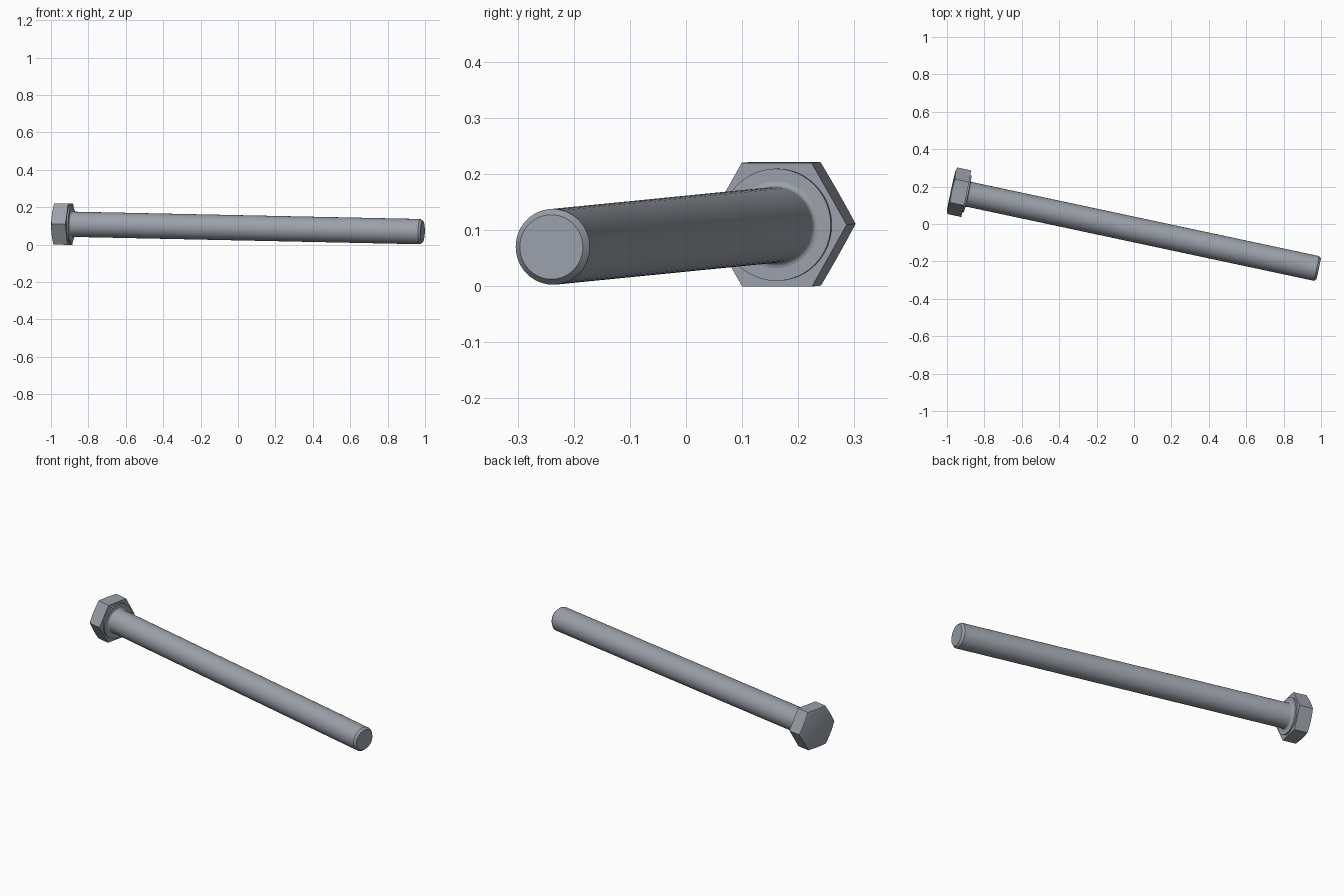
import bpy, bmesh, math
from mathutils import Matrix, Vector

cube = bpy.data.objects.get("Cube")
if cube:
    bpy.data.objects.remove(cube)

steel = bpy.data.materials.new("steel_grey")
steel.use_nodes = True
color = (0.33, 0.355, 0.4, 1)
steel.diffuse_color = color
steel.node_tree.nodes["Principled BSDF"].inputs["Base Color"].default_value = color

# Bolt axis: local z runs from the outer head face to the tip
start, tip = Vector((-0.977, 0.179, 0.111)), Vector((0.987, -0.24, 0.0695))
length = (tip - start).length
w = (tip - start).normalized()
u = Vector((0, 0, 1)).cross(w).normalized()
v = w.cross(u)
frame = Matrix((u, v, w)).transposed().to_4x4()
frame.translation = start

FLAT = 0.1102          # half the width across the flats
HEAD = 0.082           # head thickness
WASHER = HEAD + 0.008
SHANK = 0.0675


def hex_radius(angle):
    """Distance from the axis to the hexagon, with a corner at angle 0."""
    return FLAT / math.cos(angle % (math.pi / 3) - math.pi / 6)


def loft(name, rings, segments):
    """Skin rings given as (radius function or number, height function or number)."""
    bm = bmesh.new()
    loops = []
    for radius, height in rings:
        loop = []
        for i in range(segments):
            a = math.tau * i / segments
            r = radius(a) if callable(radius) else radius
            z = height(r) if callable(height) else height
            loop.append(bm.verts.new((r * math.cos(a), r * math.sin(a), z)))
        loops.append(loop)
    for low, high in zip(loops, loops[1:]):
        for i in range(segments):
            j = (i + 1) % segments
            bm.faces.new((low[i], low[j], high[j], high[i]))
    bm.faces.new(loops[0][::-1])
    bm.faces.new(loops[-1])
    bmesh.ops.recalc_face_normals(bm, faces=bm.faces[:])
    mesh = bpy.data.meshes.new(name)
    bm.to_mesh(mesh)
    bm.free()
    mesh.materials.append(steel)
    obj = bpy.data.objects.new(name, mesh)
    bpy.context.collection.objects.link(obj)
    obj.matrix_world = frame
    bpy.ops.object.select_all(action='DESELECT')
    obj.select_set(True)
    bpy.context.view_layer.objects.active = obj
    bpy.ops.object.shade_smooth_by_angle(angle=math.radians(30))
    return obj


# Hexagonal head with a shallow conical chamfer on its outer face
rim = 0.105
loft("hex_head", [(rim, 0), (hex_radius, lambda r: (r - rim) * 0.25),
                  (hex_radius, HEAD)], 48)

# Raised bearing ring under the head
loft("washer_face", [(0.1, HEAD - 0.005), (0.1, WASHER)], 48)

# Shank with a small fillet at the head and a chamfered tip
fillet = 0.01
profile = [(SHANK + fillet, WASHER - 0.004)]
for k in range(5):
    a = math.pi / 2 * k / 4
    profile.append((SHANK + fillet * (1 - math.sin(a)),
                    WASHER + fillet * (1 - math.cos(a))))
profile += [(SHANK, length - 0.012), (0.0575, length)]
loft("shank", profile, 48)
